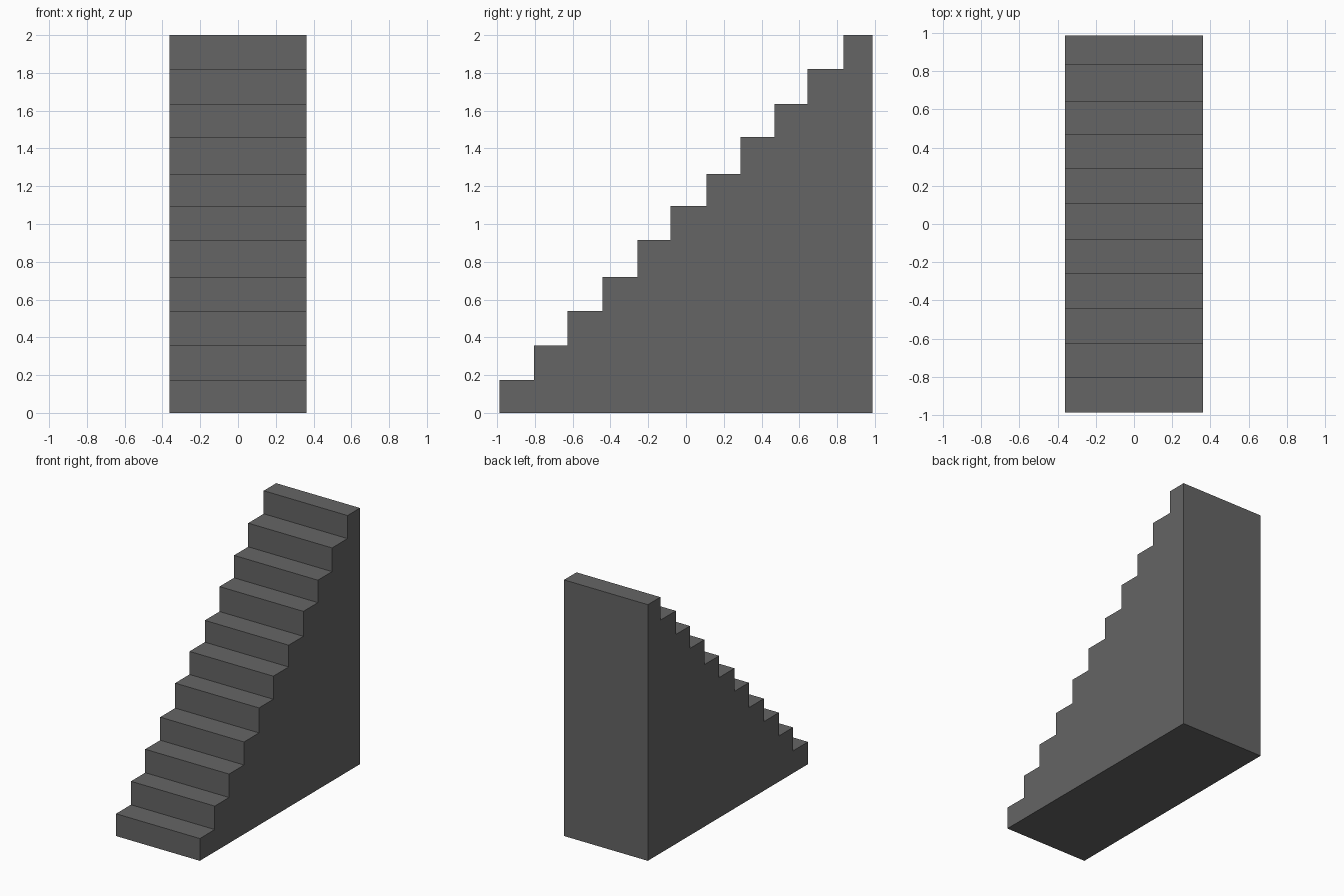
import bpy, bmesh

if "Cube" in bpy.data.objects:
    bpy.data.objects.remove(bpy.data.objects["Cube"])

HALF_WIDTH = 0.362
# riser positions along y, followed by the back wall
risers = [-0.988, -0.804, -0.628, -0.443, -0.258, -0.081,
          0.108, 0.289, 0.468, 0.643, 0.834]
back = 0.988
# tread heights
treads = [0.174, 0.357, 0.54, 0.72, 0.915, 1.095,
          1.265, 1.46, 1.635, 1.82, 2.0]

# stepped side profile in the y-z plane
profile = [(back, 0.0), (risers[0], 0.0)]
for i, (y, z) in enumerate(zip(risers, treads)):
    y_end = risers[i + 1] if i + 1 < len(risers) else back
    profile += [(y, z), (y_end, z)]

# extrude the profile across the width of the flight
bm = bmesh.new()
side = bm.faces.new([bm.verts.new((-HALF_WIDTH, y, z)) for y, z in profile])
ext = bmesh.ops.extrude_face_region(bm, geom=[side], use_keep_orig=True)
moved = [g for g in ext["geom"] if isinstance(g, bmesh.types.BMVert)]
bmesh.ops.translate(bm, verts=moved, vec=(2 * HALF_WIDTH, 0, 0))
bmesh.ops.recalc_face_normals(bm, faces=bm.faces)

mesh = bpy.data.meshes.new("staircase")
bm.to_mesh(mesh)
bm.free()
bpy.context.collection.objects.link(bpy.data.objects.new("staircase", mesh))

# dark grey stone
stone = bpy.data.materials.new("dark_grey")
stone.diffuse_color = (0.13, 0.13, 0.13, 1)
stone.use_nodes = True
stone.node_tree.nodes["Principled BSDF"].inputs["Base Color"].default_value = stone.diffuse_color
mesh.materials.append(stone)
